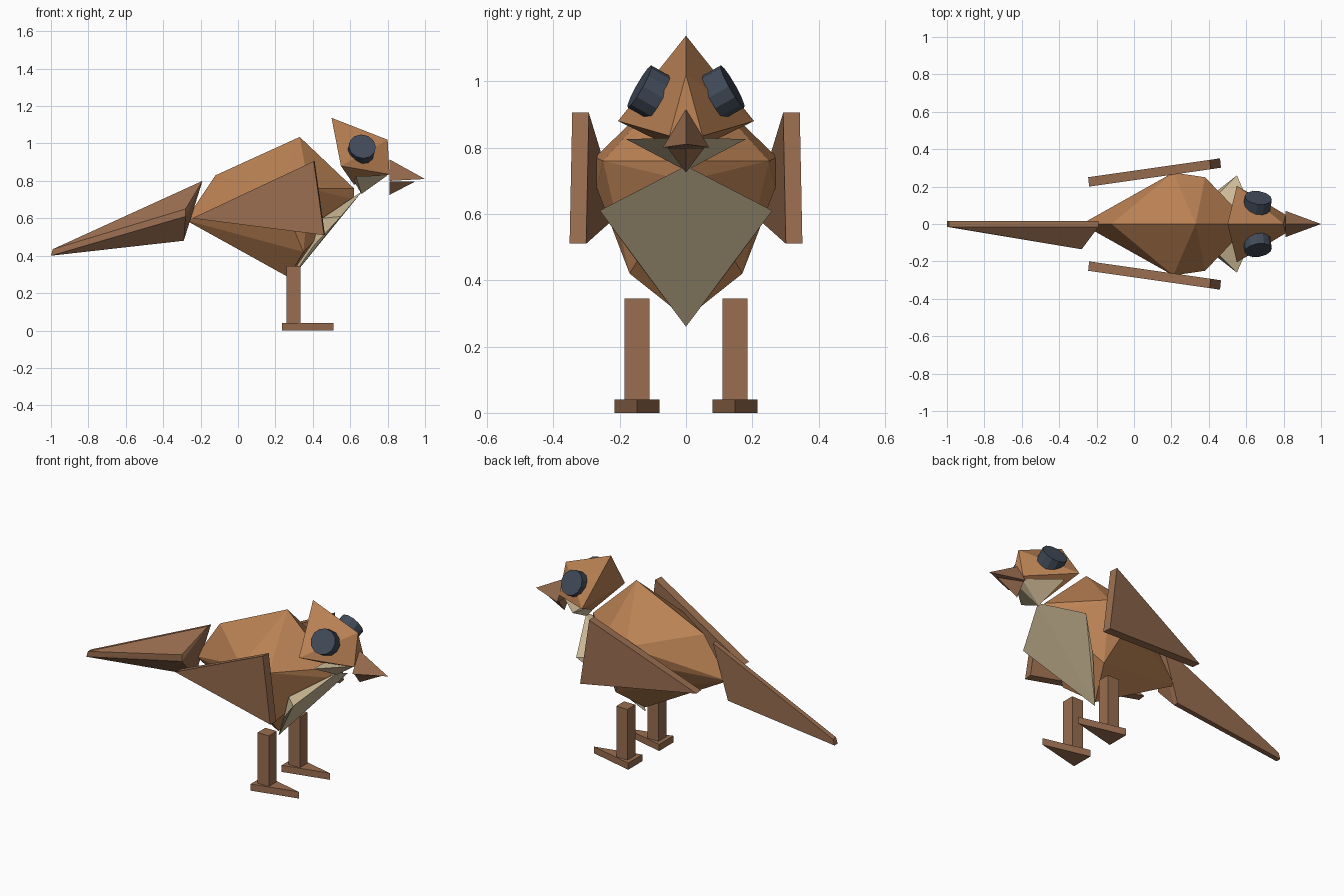
import bpy, bmesh, math
from mathutils import Vector

if "Cube" in bpy.data.objects:
    bpy.data.objects.remove(bpy.data.objects["Cube"])


def material(name, rgb):
    m = bpy.data.materials.new(name)
    m.diffuse_color = (*rgb, 1)
    m.use_nodes = True
    m.node_tree.nodes["Principled BSDF"].inputs["Base Color"].default_value = m.diffuse_color
    return m


TAN = material("warm_tan", (0.50, 0.225, 0.09))
BROWN = material("dull_brown", (0.32, 0.155, 0.08))
CREAM = material("cream", (0.63, 0.51, 0.32))
SLATE = material("dark_slate", (0.053, 0.07, 0.10))


def finish(bm, name, mat):
    bmesh.ops.recalc_face_normals(bm, faces=bm.faces)
    me = bpy.data.meshes.new(name)
    bm.to_mesh(me)
    bm.free()
    me.materials.append(mat)
    ob = bpy.data.objects.new(name, me)
    bpy.context.collection.objects.link(ob)
    return ob


def faceted(name, mat, mid, sides=()):
    """Convex faceted solid from midline points (x, z) and mirrored points (x, y, z)."""
    pts = [(x, 0, z) for x, z in mid]
    pts += [(x, s * y, z) for x, y, z in sides for s in (-1, 1)]
    return hull(name, mat, pts)


def hull(name, mat, pts):
    bm = bmesh.new()
    for p in pts:
        bm.verts.new(p)
    res = bmesh.ops.convex_hull(bm, input=bm.verts)
    loose = [v for v in bm.verts if not v.link_faces]
    bmesh.ops.delete(bm, geom=loose, context='VERTS')
    bmesh.ops.dissolve_limit(bm, angle_limit=math.radians(1),
                             verts=bm.verts, edges=bm.edges)
    return finish(bm, name, mat)


# Body, chest and throat
faceted("body", TAN,
        [(-0.28, 0.59), (-0.12, 0.83), (0.33, 1.035), (0.62, 0.76), (0.62, 0.70), (0.27, 0.285)],
        [(0.21, 0.275, 0.77), (0.38, 0.25, 0.76), (0.24, 0.27, 0.68), (0.35, 0.17, 0.42)])
faceted("chest", CREAM,
        [(0.665, 0.745), (0.27, 0.26)],
        [(0.55, 0.26, 0.61), (0.45, 0.16, 0.60), (0.41, 0.15, 0.46)])
faceted("throat", CREAM,
        [(0.66, 0.73), (0.62, 0.80)],
        [(0.63, 0.18, 0.825), (0.80, 0.03, 0.83)])

# Head and beak
faceted("head", TAN,
        [(0.50, 1.137), (0.80, 1.02), (0.62, 0.78)],
        [(0.55, 0.205, 0.88), (0.81, 0.05, 0.835)])
faceted("upper_beak", BROWN, [(0.81, 0.915), (1.0, 0.81)], [(0.81, 0.07, 0.80)])
faceted("lower_beak", BROWN, [(0.81, 0.725), (0.95, 0.798)], [(0.81, 0.055, 0.798)])

# Tail: tapered wedge with its ridge on one side
hull("tail", BROWN, [
    (-0.19, 0.015, 0.80), (-0.19, -0.015, 0.80), (-0.28, -0.135, 0.65),
    (-0.28, -0.135, 0.61), (-0.29, 0.015, 0.48), (-0.29, -0.015, 0.48),
    (-0.99, 0.015, 0.435), (-0.99, -0.015, 0.435),
    (-1.0, 0.015, 0.40), (-1.0, -0.015, 0.40)])

for side, s in (("right", -1), ("left", 1)):
    # Wing: thick triangular slab splayed outward to the front
    outline = [(-0.245, 0.25, 0.60), (0.405, 0.343, 0.905), (0.46, 0.351, 0.51)]
    hull(side + "_wing", BROWN,
         [(x + d * 0.1, s * (y - d), z) for x, y, z in outline for d in (0, 0.05)])

    # Leg post and wedge foot
    hull(side + "_leg", BROWN,
         [(x, s * y, z) for x in (0.26, 0.335) for y in (0.11, 0.185) for z in (0.035, 0.345)])
    hull(side + "_foot", BROWN,
         [(x, s * y, z) for x, y in ((0.235, 0.08), (0.235, 0.215), (0.51, 0.1475))
          for z in (0, 0.04)])

    # Eye: short cylinder facing outward and up
    bm = bmesh.new()
    bmesh.ops.create_cone(bm, cap_ends=True, segments=12, radius1=0.073, radius2=0.073, depth=0.07)
    eye = finish(bm, side + "_eye", SLATE)
    eye.rotation_euler = Vector((0.13, s * 0.85, 0.48)).to_track_quat('Z', 'Y').to_euler()
    eye.location = (0.66, s * 0.11, 0.967)
